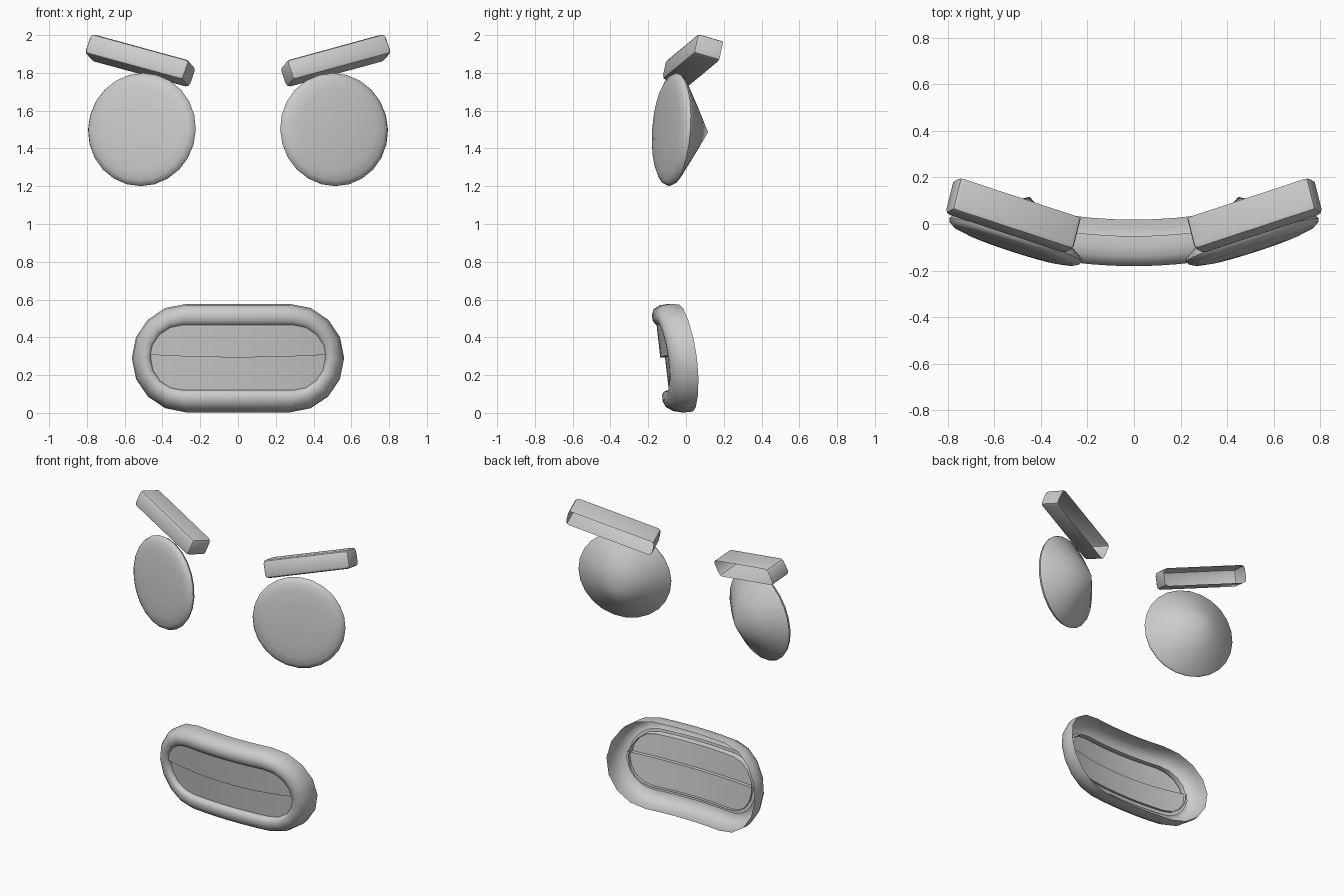
import bpy, bmesh, math
from mathutils import Matrix, Vector

if "Cube" in bpy.data.objects:
    bpy.data.objects.remove(bpy.data.objects["Cube"])


def finish(name, bm, angle=35):
    bmesh.ops.recalc_face_normals(bm, faces=bm.faces)
    me = bpy.data.meshes.new(name)
    bm.to_mesh(me)
    bm.free()
    me.polygons.foreach_set("use_smooth", [True] * len(me.polygons))
    me.set_sharp_from_angle(angle=math.radians(angle))
    ob = bpy.data.objects.new(name, me)
    bpy.context.collection.objects.link(ob)
    return ob


def loft(bm, rings, closed=True):
    rows = [[bm.verts.new(p) for p in ring] for ring in rings]
    n = len(rows[0])
    for a, b in zip(rows, rows[1:]):
        for i in range(n if closed else n - 1):
            j = (i + 1) % n
            bm.faces.new((a[i], a[j], b[j], b[i]))
    return rows


# Eyes: shallow lens front, cone behind, turned outwards
def eye(side, name):
    bm = bmesh.new()
    profile = [(0.12, -0.038), (0.22, -0.033), (0.27, -0.024), (0.292, -0.012),
               (0.30, 0.004), (0.292, 0.018), (0.15, 0.108)]
    n = 24
    rows = loft(bm, [[(r * math.cos(2 * math.pi * i / n), y,
                       r * math.sin(2 * math.pi * i / n)) for i in range(n)]
                     for r, y in profile])
    for row, y in ((rows[0], -0.04), (rows[-1], 0.2)):
        tip = bm.verts.new((0, y, 0))
        for i in range(n):
            bm.faces.new((row[i], row[(i + 1) % n], tip))
    m = (Matrix.Diagonal((side, 1, 1, 1)) @ Matrix.Translation((0.51, -0.073, 1.5))
         @ Matrix.Rotation(math.radians(18), 4, 'Z')
         @ Matrix.Rotation(math.radians(-4), 4, 'X'))
    bm.transform(m)
    finish(name, bm)


# Eyebrows: bevelled boxes, open at the back
def brow(side, name):
    bm = bmesh.new()
    bmesh.ops.create_cube(bm, size=1)
    bmesh.ops.scale(bm, vec=(0.57, 0.145, 0.115), verts=bm.verts)
    back = [f for f in bm.faces if f.calc_center_median().y > 0.05]
    bmesh.ops.delete(bm, geom=back, context='FACES_ONLY')
    edges = [e for e in bm.edges if not e.is_boundary]
    bmesh.ops.bevel(bm, geom=edges, offset=0.022, segments=2, profile=0.5, affect='EDGES')
    along = Vector((0.919, 0.303, 0.251)).normalized()
    up = along.cross(Vector((-0.234, 0.934, -0.272))).normalized()
    depth = up.cross(along)
    m = Matrix((along, depth, up)).transposed().to_4x4()
    bm.transform(Matrix.Diagonal((side, 1, 1, 1))
                 @ Matrix.Translation((0.52, 0.033, 1.868)) @ m)
    finish(name, bm)


for s, label in ((1, "right"), (-1, "left")):
    eye(s, "eye_" + label)
    brow(s, "eyebrow_" + label)

# Mouth surfaces are curved across x and leaned forward at the top
ZC = 0.29


def bend(x, y, z):
    return (x, y + 0.24 * x * x - 0.125 * (z - 0.3), z)


def stadium(inset, y):
    r, c = 0.287 - inset, 0.275 + 0.15 * inset
    pts = []
    for s in (1, -1):
        for i in range(9):
            a = math.radians(-90 + 22.5 * i)
            pts.append((s * (c + r * math.cos(a)), ZC + s * r * math.sin(a)))
        for i in range(1, 6):
            pts.append((s * c * (1 - i / 3), ZC + s * r))
    return [bend(x, y, z) for x, z in pts]


# Lips: hollow ring, open at the back
bm = bmesh.new()
lip = [(0.004, -0.018), (0.0, -0.06), (0.007, -0.105), (0.028, -0.14), (0.06, -0.154),
       (0.09, -0.152), (0.11, -0.14), (0.117, -0.12), (0.115, -0.095)]
loft(bm, [stadium(i, y) for i, y in lip])
finish("lips", bm, 50)

# Teeth: upper plate stepping forward over the lower plate
bm = bmesh.new()
rows = [[], [], [], []]
N = 24
for i in range(N + 1):
    x = -0.485 * math.cos(math.pi * i / N)
    dx = max(0, abs(x) - 0.29)
    h = max(0.03, math.sqrt(max(0, 0.195 ** 2 - dx * dx)))
    mid = 0.294 + 0.015 * (x / 0.485) ** 2
    for row, (y, z) in zip(rows, ((-0.114, ZC - h), (-0.112, mid),
                                  (-0.137, mid), (-0.135, ZC + h))):
        row.append(bend(x, y, z))
loft(bm, rows, closed=False)
finish("teeth", bm)
